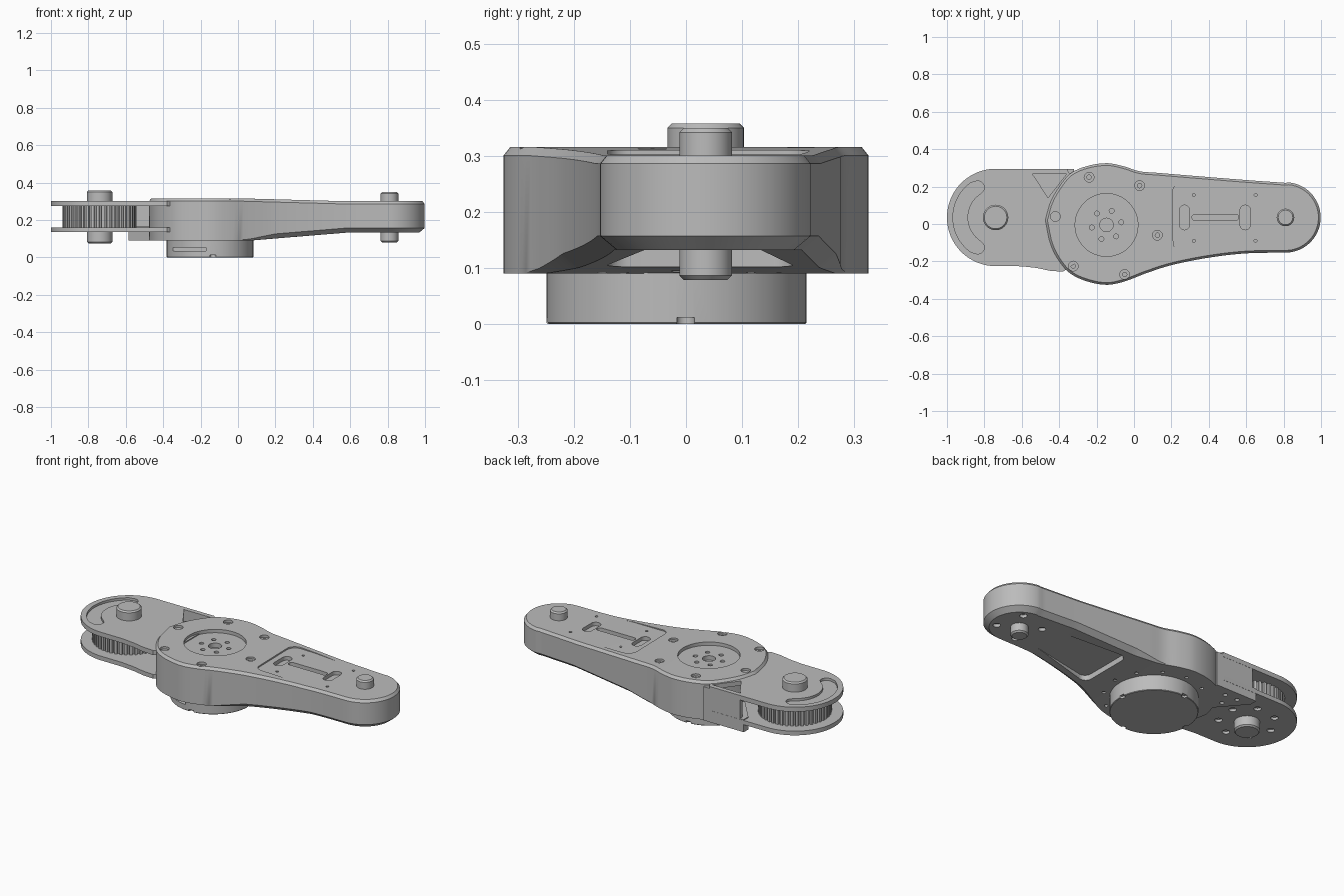
import bpy, bmesh
from math import sin, cos, pi, radians
from mathutils import Vector

default = bpy.data.objects.get("Cube")
if default:
    bpy.data.objects.remove(default)

metal = bpy.data.materials.new("satin grey")
GREY = (0.5, 0.5, 0.5, 1)
metal.use_nodes = True
metal.diffuse_color = GREY
metal.node_tree.nodes["Principled BSDF"].inputs["Base Color"].default_value = GREY

PULLEY = (-0.74, 0.035)
ELBOW = (0.81, 0.035)
HUB = (-0.147, -0.005)
MOTOR = (-0.15, -0.017)


def finish(name, bm):
    """Turn a bmesh into a smooth-shaded object with sharp creases."""
    bmesh.ops.recalc_face_normals(bm, faces=bm.faces)
    mesh = bpy.data.meshes.new(name)
    bm.to_mesh(mesh)
    bm.free()
    obj = bpy.data.objects.new(name, mesh)
    obj.data.materials.append(metal)
    bpy.context.collection.objects.link(obj)
    shade(obj)
    return obj


def activate(obj):
    bpy.ops.object.select_all(action="DESELECT")
    obj.select_set(True)
    bpy.context.view_layer.objects.active = obj


def shade(obj):
    activate(obj)
    bpy.ops.object.shade_smooth_by_angle(angle=radians(28))


def ring(center, r, start=0, end=360, steps=48):
    """Points along an arc; a full turn is not closed twice."""
    count = steps if end - start >= 360 else steps + 1
    angles = [radians(start + (end - start) * i / steps) for i in range(count)]
    return [(center[0] + r * cos(a), center[1] + r * sin(a)) for a in angles]


def slot(x, y, reach, r, turn=0):
    """Rounded slot outline, along x, or along y when turned."""
    dx, dy = reach * cos(radians(turn)), reach * sin(radians(turn))
    return (ring((x + dx, y + dy), r, turn - 90, turn + 90, 10)
            + ring((x - dx, y - dy), r, turn + 90, turn + 270, 10))


def solid(bm, layers):
    """Loft between matching outlines, each given as (points, z)."""
    loops = [[bm.verts.new((x, y, z)) for x, y in pts] for pts, z in layers]
    bm.faces.new(loops[0])
    bm.faces.new(loops[-1])
    n = len(loops[0])
    for a, b in zip(loops, loops[1:]):
        for i in range(n):
            j = (i + 1) % n
            bm.faces.new((a[i], a[j], b[j], b[i]))


def prisms(name, *shapes):
    bm = bmesh.new()
    for pts, low, high in shapes:
        solid(bm, [(pts, low), (pts, high)])
    return finish(name, bm)


def rod(name, center, r, low, high, edge=0.008):
    """Round bar with chamfered ends."""
    bm = bmesh.new()
    small, full = ring(center, r - edge), ring(center, r)
    solid(bm, [(small, low), (full, low + edge), (full, high - edge), (small, high)])
    return finish(name, bm)


def cut(obj, *shapes):
    cutter = prisms("cutter", *shapes)
    cutter.hide_render = True
    mod = obj.modifiers.new("cut", "BOOLEAN")
    mod.object, mod.operation, mod.solver = cutter, "DIFFERENCE", "EXACT"
    activate(obj)
    bpy.ops.object.modifier_apply(modifier=mod.name)
    bpy.data.objects.remove(cutter)
    shade(obj)


def ramp(x, a, b):
    return min(1, max(0, (x - a) / (b - a)))


def curve_at(points, x):
    """Height of a smooth curve through the points at x."""
    for i in range(len(points) - 1):
        (xa, ya), (xb, yb) = points[i], points[i + 1]
        if x <= xb:
            before, after = points[max(i - 1, 0)], points[min(i + 2, len(points) - 1)]
            sa = (yb - before[1]) / (xb - before[0])
            sb = (after[1] - ya) / (after[0] - xa)
            t, w = (x - xa) / (xb - xa), xb - xa
            return (ya * (1 + 2 * t) * (1 - t) ** 2 + yb * t * t * (3 - 2 * t)
                    + w * t * (1 - t) * (sa * (1 - t) - sb * t))
    return points[-1][1]


# Arm housing: two edge curves between a blunt rear and a round elbow end
REAR = [(-0.475, 0.02)]
back_edge = REAR + [(-0.45, 0.11), (-0.4, 0.2), (-0.34, 0.27), (-0.25, 0.31),
                    (-0.145, 0.325), (-0.06, 0.31), (0.03, 0.282), (0.12, 0.274), (0.35, 0.255),
                    (0.6, 0.235), (0.81, 0.22)]
front_edge = REAR + [(-0.45, -0.1), (-0.4, -0.2), (-0.34, -0.265), (-0.25, -0.307),
                     (-0.145, -0.325), (-0.05, -0.307), (0.06, -0.265), (0.2, -0.22),
                     (0.4, -0.18), (0.6, -0.157), (0.81, -0.153)]
xs = [-0.475 + 1.285 * (i / 70) ** 1.3 for i in range(71)]
back = [(x, curve_at(back_edge, x)) for x in xs[1:]]
front = [(x, curve_at(front_edge, x)) for x in xs[1:]]
tip = ring(ELBOW, 0.188, -90, 90, 32)[1:-1]
half = len(tip) // 2
back += tip[:half:-1]
front += tip[:half]
outline = REAR + front + [tip[half]] + back[::-1]


def underside(x):
    return 0.09 + 0.042 * ramp(x, 0.07, 0.58)


def topside(x):
    return 0.316 - 0.015 * ramp(x, 0, 0.55)


def inset(amount):
    pts = []
    for i, p in enumerate(outline):
        a, b = outline[i - 1], outline[(i + 1) % len(outline)]
        d = Vector((b[0] - a[0], b[1] - a[1])).normalized()
        k = amount(p[0])
        pts.append((p[0] - d.y * k, p[1] + d.x * k))
    return pts


bm = bmesh.new()
loops = []
for amount, height in (
        (lambda x: 0.03 * ramp(x, 0, 0.2), underside),
        (lambda x: 0, lambda x: underside(x) + 0.001 + 0.024 * ramp(x, 0, 0.2)),
        (lambda x: 0, lambda x: topside(x) - 0.015),
        (lambda x: 0.012, topside)):
    loops.append([bm.verts.new((q[0], q[1], height(p[0])))
                  for p, q in zip(outline, inset(amount))])
n = len(outline)
for a, b in zip(loops, loops[1:]):
    for i in range(n):
        bm.faces.new((a[i], a[(i + 1) % n], b[(i + 1) % n], b[i]))
for cap in (loops[0], loops[-1]):
    for i in range(n // 2):
        quad = [cap[i], cap[i + 1], cap[n - i - 1], cap[(n - i) % n]]
        bm.faces.new(list(dict.fromkeys(quad)))
housing = finish("arm_housing", bm)

# Shallow pockets: hub recess, top arm pocket, tapered underside pocket
screws = [(-0.24, 0.25), (0.03, 0.205), (-0.42, 0.04), (0.125, -0.06), (-0.325, -0.225), (-0.05, -0.27)]
pocket = (ring((0.26, 0.165), 0.055, 90, 180, 8) + ring((0.25, -0.1), 0.04, 180, 270, 8)
          + [(0.45, -0.14), (0.6, -0.12), (0.6, 0.19), (0.37, 0.215)])
under = (ring((0.25, 0.15), 0.04, 90, 180, 8) + ring((0.25, -0.1), 0.04, 180, 270, 8)
         + [(0.6, -0.07), (0.6, 0.13)])
cut(housing, (ring(HUB, 0.168), 0.296, 0.4), (pocket, 0.302, 0.4), (under, 0, 0.133),
    *[(ring(s, 0.026, steps=20), 0.302, 0.4) for s in screws])

# Deeper slots and holes
slots = [slot(0.27, 0.035, 0.038, 0.028, 90), slot(0.595, 0.035, 0.038, 0.028, 90),
         slot(0.435, 0.035, 0.108, 0.017)]
pins = [(x, y) for x in (0.32, 0.65) for y in (-0.09, 0.155)]
bolts = ring(HUB, 0.08, 10, 370, 6)
cut(housing, (ring(HUB, 0.036), 0.27, 0.4),
    *[(s, 0.28, 0.4) for s in slots],
    *[(ring(p, 0.008, steps=12), 0.285, 0.4) for p in pins],
    *[(ring(p, 0.013, steps=12), 0.275, 0.4) for p in bolts],
    *[(ring(p, 0.012, steps=12), 0.29, 0.4) for p in screws],
    *[(ring(p, 0.02, steps=16), 0, 0.15) for p in ring(ELBOW, 0.12, 60, 420, 4)],
    *[(ring(p, 0.01, steps=12), 0, 0.1) for p in ring(MOTOR, 0.265, steps=12)])

# Pulley cheeks
cheek = ring(PULLEY, 0.26, 90, 270) + [
    (-0.6, -0.226), (-0.52, -0.235), (-0.45, -0.25), (-0.38, -0.255), (-0.3, -0.2), (-0.3, 0.2), (-0.36, 0.295)]
arc = (ring(PULLEY, 0.228, 125, 235) + ring((-0.835, -0.125), 0.035, -120, 30, 8)
       + ring(PULLEY, 0.15, 235, 125)[:49] + ring((-0.835, 0.195), 0.035, -30, 120, 8))
top_cheek = prisms("top_cheek_plate", (cheek, 0.275, 0.302))
window = [(-0.545, 0.268), (-0.53, 0.25), (-0.46, 0.14), (-0.36, 0.268)]
cut(top_cheek, (arc, 0.288, 0.4), (window, 0.2, 0.4))
bottom_cheek = prisms("bottom_cheek_plate", (cheek, 0.135, 0.16))
cut(bottom_cheek, *[(ring(p, 0.02, steps=16), 0, 0.15) for p in ring(PULLEY, 0.15, 20, 380, 7)])

# Toothed pulley
teeth = 44
gear = []
for i in range(teeth):
    for step, r in ((0, 0.185), (0.3, 0.185), (0.4, 0.198), (0.9, 0.198)):
        a = 2 * pi * (i + step) / teeth
        gear.append((PULLEY[0] + r * cos(a), PULLEY[1] + r * sin(a)))
prisms("toothed_pulley", (gear, 0.155, 0.28))

# Side wall and drilled bracket joining the cheeks to the housing
wall = [(-0.56, 0.294), (-0.56, 0.27), (-0.32, 0.27), (-0.32, 0.294)]
prisms("side_wall", (wall, 0.13, 0.29))
bracket = prisms("bracket", ([(-0.585, 0.294), (-0.585, 0.25), (-0.44, 0.08), (-0.32, 0.1), (-0.32, 0.294)], 0.09, 0.165))
cut(bracket, *[(ring(p, 0.012, steps=16), 0, 0.4) for p in ((-0.5, 0.24), (-0.42, 0.24), (-0.46, 0.165))])

# Shafts
rod("pulley_shaft", PULLEY, 0.068, 0.075, 0.358)
rod("elbow_shaft", ELBOW, 0.047, 0.079, 0.35)

# Motor can with a cable slot and rim notches
motor = rod("motor", MOTOR, 0.232, 0, 0.1, 0.003)
cable = [(-0.37, -0.3), (-0.17, -0.3), (-0.17, -0.2), (-0.37, -0.13)]
cut(motor, (cable, 0.034, 0.052),
    *[(ring(p, 0.016, steps=16), -0.1, 0.012) for p in ring(MOTOR, 0.23, 4, 364, 4)])
